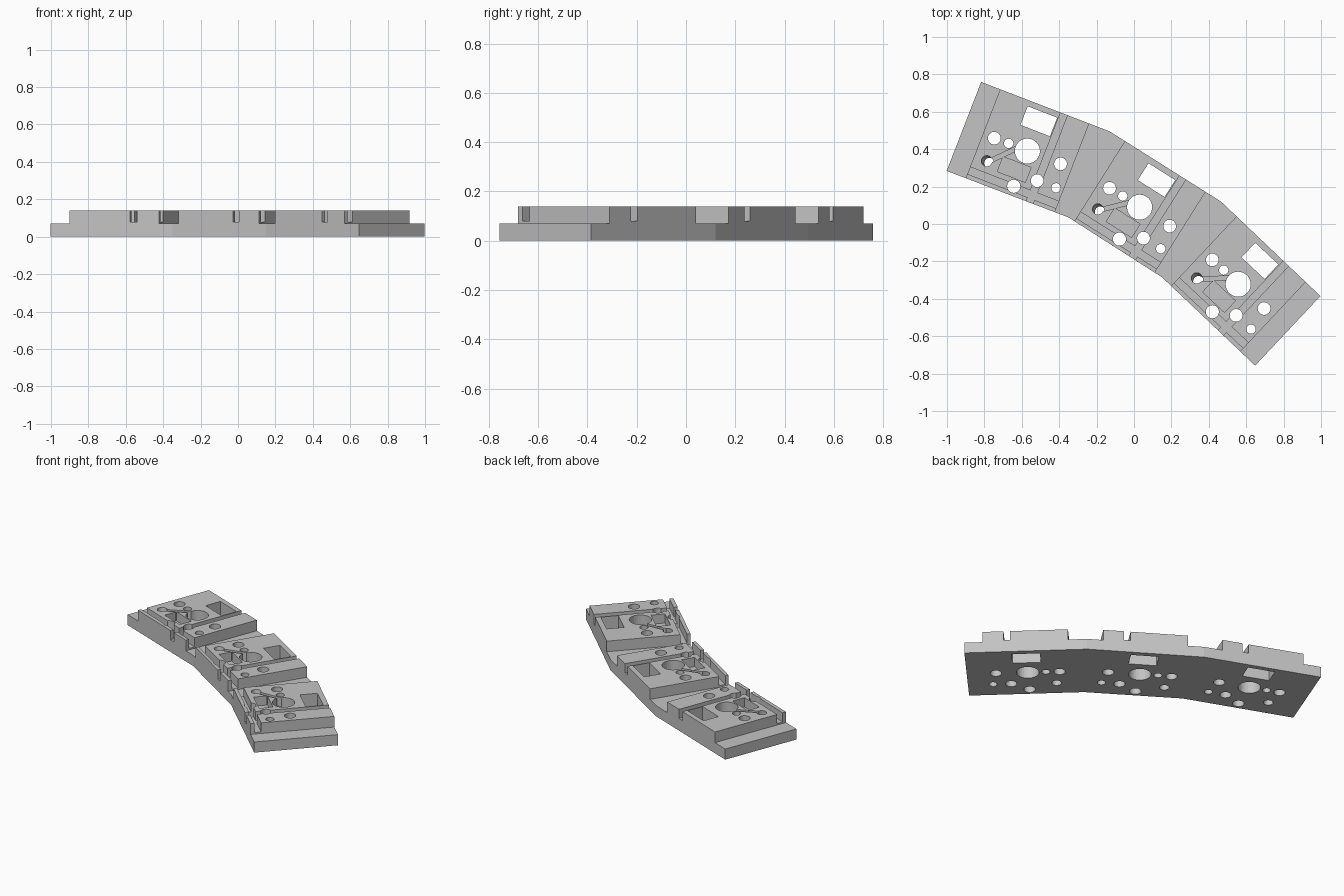
import bpy, bmesh
from math import sin, cos, pi, radians

cube = bpy.data.objects.get("Cube")
if cube:
    bpy.data.objects.remove(cube, do_unlink=True)

FLOOR, STEP, TOP = 0.08, 0.07, 0.14
HALF, END = 0.255, 0.364

# Three identical key stations: centre x, centre y, clockwise turn
STATIONS = [(-0.57, 0.39, radians(21.2)),
            (0.03, 0.09, radians(32.2)),
            (0.557, -0.322, radians(43.2))]

grey = bpy.data.materials.new("plain grey")
grey.use_nodes = True
grey.diffuse_color = (0.55, 0.55, 0.55, 1)
grey.node_tree.nodes["Principled BSDF"].inputs["Base Color"].default_value = (0.55, 0.55, 0.55, 1)


def place(station, u, v):
    """Station coordinates to plan coordinates."""
    x, y, a = station
    return (x + u * cos(a) + v * sin(a), y - u * sin(a) + v * cos(a))


def prism(name, lower, z0, z1, upper=None):
    upper = upper or lower
    bm = bmesh.new()
    low = [bm.verts.new((x, y, z0)) for x, y in lower]
    high = [bm.verts.new((x, y, z1)) for x, y in upper]
    bm.faces.new(low)
    bm.faces.new(high)
    n = len(low)
    for i in range(n):
        j = (i + 1) % n
        bm.faces.new((low[i], low[j], high[j], high[i]))
    bmesh.ops.recalc_face_normals(bm, faces=bm.faces)
    mesh = bpy.data.meshes.new(name)
    bm.to_mesh(mesh)
    bm.free()
    mesh.materials.append(grey)
    ob = bpy.data.objects.new(name, mesh)
    bpy.context.collection.objects.link(ob)
    return ob


# Bent plate at full height
a, b, c = STATIONS
plate = prism("switch_plate", [
    place(a, -END, -HALF), (-0.35, 0.035), (0.15, -0.285), place(c, END, -HALF),
    place(c, END, HALF), (0.465, 0.12), (-0.13, 0.495), place(a, -END, HALF)], 0, TOP)


def cut(points, z0, z1=0.2, upper=None):
    cutter = prism("cutter", points, z0, z1, upper)
    cutter.hide_render = True
    mod = plate.modifiers.new("cut", "BOOLEAN")
    mod.operation = "DIFFERENCE"
    mod.solver = "EXACT"
    mod.object = cutter
    bpy.context.view_layer.objects.active = plate
    bpy.ops.object.modifier_apply(modifier=mod.name)
    bpy.data.objects.remove(cutter, do_unlink=True)


def box(s, u0, u1, v0, v1, z0):
    cut([place(s, u, v) for u, v in ((u0, v0), (u1, v0), (u1, v1), (u0, v1))], z0)


def circle(s, u, v, r, n=32):
    return [place(s, u + r * cos(2 * pi * i / n), v + r * sin(2 * pi * i / n))
            for i in range(n)]


# Low steps at both ends and wedge-shaped valleys between stations
box(a, -0.6, -HALF, -0.4, 0.4, STEP)
box(c, HALF, 0.6, -0.4, 0.4, STEP)
for s, t in ((a, b), (b, c)):
    cut([place(s, HALF, -0.4), place(t, -HALF, -0.4),
         place(t, -HALF, 0.4), place(s, HALF, 0.4)], STEP)

# Round holes: u, v, radius
HOLES = [(0, 0, 0.067), (-0.19, 0, 0.034), (0.19, 0, 0.034), (-0.108, 0.002, 0.025),
         (0, -0.202, 0.035), (0.106, -0.129, 0.034), (0.214, -0.128, 0.025)]

for s in STATIONS:
    # Wire channels along the row and column
    box(s, -0.3, 0.3, -0.23, -0.19, FLOOR)
    box(s, 0.091, 0.13, -0.3, 0.3, FLOOR)
    # Pocket for the small component and its slanted lead slot
    box(s, -0.11, 0.05, -0.16, -0.075, FLOOR)
    cut([place(s, u, v) for u, v in ((-0.172, -0.143), (-0.05, -0.015),
                                     (-0.066, 0.001), (-0.188, -0.127))], FLOOR)
    # Light window
    box(s, -0.085, 0.084, 0.117, 0.224, -0.1)
    for u, v, r in HOLES:
        cut(circle(s, u, v, r), -0.1)
    # Leaning lead hole
    cut(circle(s, -0.158, -0.136, 0.029), -0.05, 0.19, circle(s, -0.19, -0.126, 0.029))
